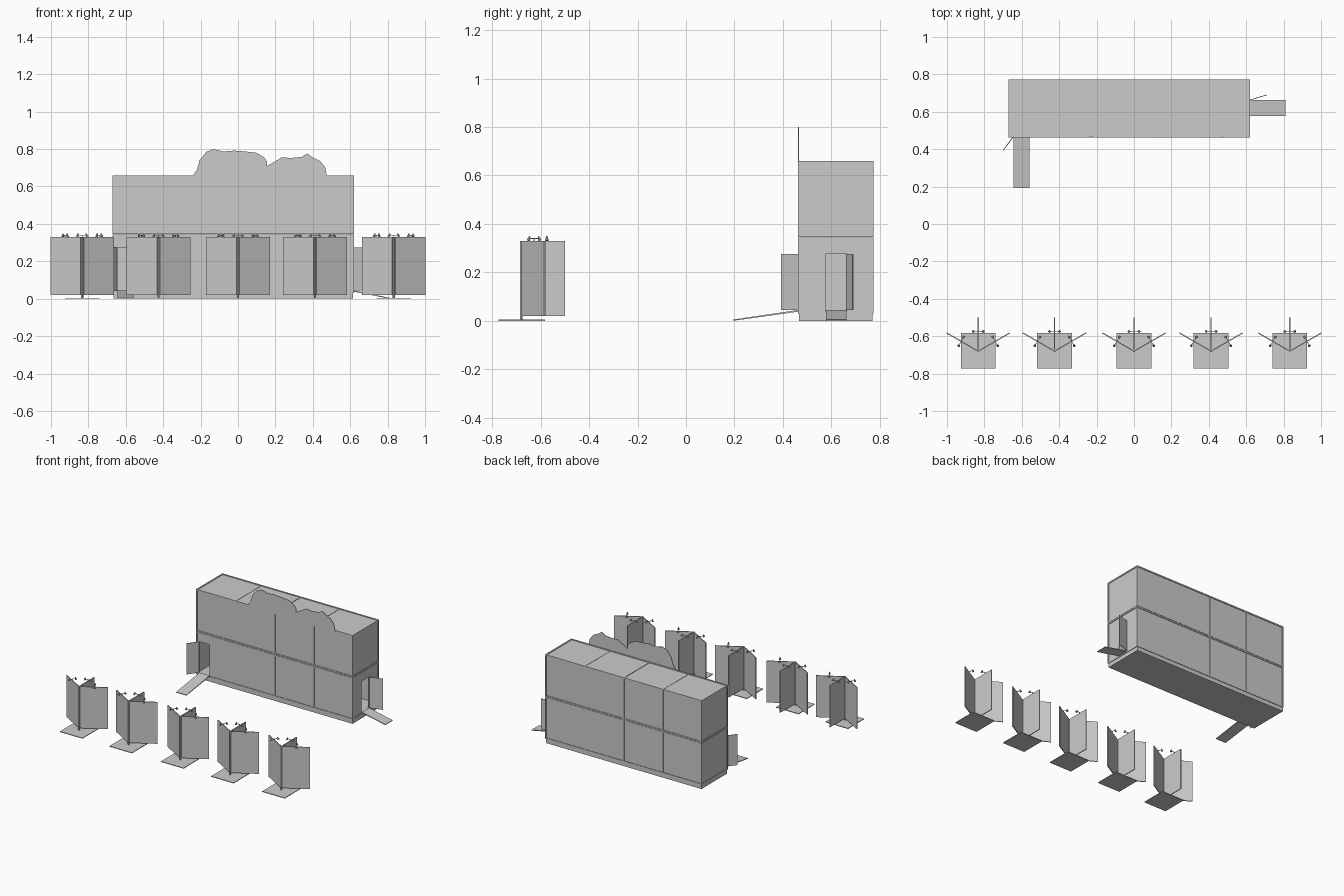
import bpy, bmesh
from math import radians, cos, sin, atan2, hypot
from mathutils import Matrix, Vector

if "Cube" in bpy.data.objects:
    bpy.data.objects.remove(bpy.data.objects["Cube"])


def add_box(bm, lo, hi, mat=None):
    """Axis-aligned box between two corners, optionally transformed."""
    c = [(a + b) / 2 for a, b in zip(lo, hi)]
    s = [b - a for a, b in zip(lo, hi)]
    m = Matrix.Translation(c) @ Matrix.Diagonal((*s, 1))
    bmesh.ops.create_cube(bm, size=1, matrix=(mat @ m) if mat else m)


def finish(name, bm):
    bmesh.ops.recalc_face_normals(bm, faces=bm.faces)
    me = bpy.data.meshes.new(name)
    bm.to_mesh(me)
    bm.free()
    ob = bpy.data.objects.new(name, me)
    bpy.context.collection.objects.link(ob)
    return ob


def boxes(name, items):
    bm = bmesh.new()
    for lo, hi in items:
        add_box(bm, lo, hi)
    return finish(name, bm)


# Building extents
X0, X1, Y0, Y1 = -0.67, 0.62, 0.463, 0.773
XM = (X0 + X1) / 2
R, T, W = 0.004, 0.006, 0.010      # panel recess, panel thickness, beam width
levels = [(0.03, 0.344), (0.346, 0.66)]

boxes("plinth", [((X0 + .004, Y0 + .004, 0), (X1 - .004, Y1 - .004, 0.03))])

# Recessed wall, floor and roof panels; the lower level has two doorways
a, b, c, d = X0 + R, X1 - R, Y0 + R, Y1 - R
DX, DY, DZ = (-0.645, -0.56), (0.575, 0.66), (0.045, 0.275)
for label, (z0, z1) in zip(("lower", "upper"), levels):
    lo, hi = z0 + R, z1 - R
    boxes(label + "_floor_and_roof", [((a, c, lo), (b, d, lo + T)),
                                      ((a, c, hi - T), (b, d, hi))])
    solid = [((a, d - T, lo), (b, d, hi)), ((a, c, lo), (a + T, d, hi))]
    if label == "upper":
        solid += [((a, c, lo), (b, c + T, hi)), ((b - T, c, lo), (b, d, hi))]
    else:
        solid += [((a, c, lo), (DX[0], c + T, hi)), ((DX[1], c, lo), (b, c + T, hi)),
                  ((DX[0], c, DZ[1]), (DX[1], c + T, hi)),
                  ((b - T, c, lo), (b, DY[0], hi)), ((b - T, DY[1], lo), (b, d, hi)),
                  ((b - T, DY[0], DZ[1]), (b, DY[1], hi))]
    boxes(label + "_wall_panels", solid)

    # Frame of posts and rails around each level
    frame = []
    for y in (Y0, Y1 - W):
        for x in (X0, XM - W / 2, X1 - W):
            frame.append(((x, y, z0), (x + W, y + W, z1)))
        for z in (z0, z1 - W):
            frame.append(((X0, y, z), (X1, y + W, z + W)))
    for x in (X0, XM - W / 2, X1 - W):
        for z in (z0, z1 - W):
            frame.append(((x, Y0, z), (x + W, Y1, z + W)))
    # Slim quarter ribs on both long sides and the roof
    for x in ((X0 + XM) / 2, (X1 + XM) / 2):
        frame += [((x - .004, Y0 + .002, z0), (x + .004, Y0 + W, z1)),
                  ((x - .004, Y1 - W, z0), (x + .004, Y1 - .002, z1)),
                  ((x - .004, Y0 + .002, z1 - W), (x + .004, Y1 - .002, z1 - .002))]
    boxes(label + "_frame", frame)

# Cloud-shaped board rising above the front wall
outline = [(-.24, .645), (-.24, .66), (-.22, .69), (-.205, .74), (-.17, .785), (-.13, .80),
           (-.08, .787), (-.02, .792), (.04, .787), (.10, .78), (.14, .755),
           (.155, .735), (.155, .71), (.20, .735), (.235, .757), (.28, .752),
           (.34, .758), (.37, .776), (.40, .755), (.44, .735), (.465, .705),
           (.475, .66), (.475, .645)]
bm = bmesh.new()
face = bm.faces.new([bm.verts.new((x, Y0 - .001, z)) for x, z in outline])
ext = bmesh.ops.extrude_face_region(bm, geom=[face])
bmesh.ops.translate(bm, vec=(0, 0.004, 0),
                    verts=[v for v in ext["geom"] if isinstance(v, bmesh.types.BMVert)])
finish("skyline_board", bm)


def slab_between(name, p, q, z0, z1, t=0.004):
    """Upright slab running from p to q in plan."""
    bm = bmesh.new()
    m = Matrix.Translation((*p, 0)) @ Matrix.Rotation(atan2(q[1] - p[1], q[0] - p[0]), 4, 'Z')
    add_box(bm, (0, -t / 2, z0), (hypot(q[0] - p[0], q[1] - p[1]), t / 2, z1), m)
    finish(name, bm)


# Open doors
slab_between("front_door", (-0.648, Y0), (-0.70, 0.393), 0.045, 0.275)
slab_between("side_door", (X1, 0.663), (0.71, 0.69), 0.045, 0.275)


def ramp(name, corner, length, width, angle):
    """Thin sloping wedge leading down from a doorway."""
    bm = bmesh.new()
    prof = [(0, .045), (length, .005), (length, 0), (0, .038)]
    m = Matrix.Translation((*corner, 0)) @ Matrix.Rotation(angle, 4, 'Z')
    rings = [[bm.verts.new(m @ Vector((x, y, z))) for x, z in prof] for y in (0, width)]
    bm.faces.new(rings[0])
    bm.faces.new(rings[1])
    for i in range(4):
        j = (i + 1) % 4
        bm.faces.new((rings[0][i], rings[0][j], rings[1][j], rings[1][i]))
    finish(name, bm)


ramp("front_ramp", (-0.645, Y0 + .003), 0.273, 0.085, radians(-90))
ramp("side_ramp", (X1 - .003, 0.577), 0.193, 0.085, 0)

# Display stands: base plate, pole, three panels and pairs of small spotlights
CY = -0.68
arms = [(30, 0.195), (90, 0.18), (150, 0.195)]
base = bmesh.new()
add_box(base, (-.093, -.773, 0), (.093, -.583, .005))
pole = bmesh.new()
bmesh.ops.create_cone(pole, cap_ends=True, segments=8, radius1=.006, radius2=.006,
                      depth=.33, matrix=Matrix.Translation((0, CY, .165)))
panels, lights = bmesh.new(), bmesh.new()
for deg, length in arms:
    m = Matrix.Translation((0, CY, 0)) @ Matrix.Rotation(radians(deg), 4, 'Z')
    add_box(panels, (.008, -.003, .02), (length, .003, .33), m)
    add_box(lights, (.104, -.022, .338), (.107, .022, .341), m)
    add_box(lights, (.104, -.0015, .33), (.107, .0015, .341), m)
    for s in (-1, 1):
        lamp = m @ Matrix.Translation((.1055, s * .024, .340)) @ Matrix.Rotation(s * .35, 4, 'X')
        bmesh.ops.create_cone(lights, cap_ends=True, segments=8, radius1=.0075,
                              radius2=.003, depth=.018, matrix=lamp)
parts = [finish("stand_base", base), finish("stand_pole", pole),
         finish("stand_panels", panels), finish("stand_spotlights", lights)]
centres = (-0.833, -0.425, 0, 0.412, 0.833)
for ob in parts:
    for x in centres[1:]:
        dup = ob.copy()
        dup.location.x = x
        bpy.context.collection.objects.link(dup)
    ob.location.x = centres[0]
